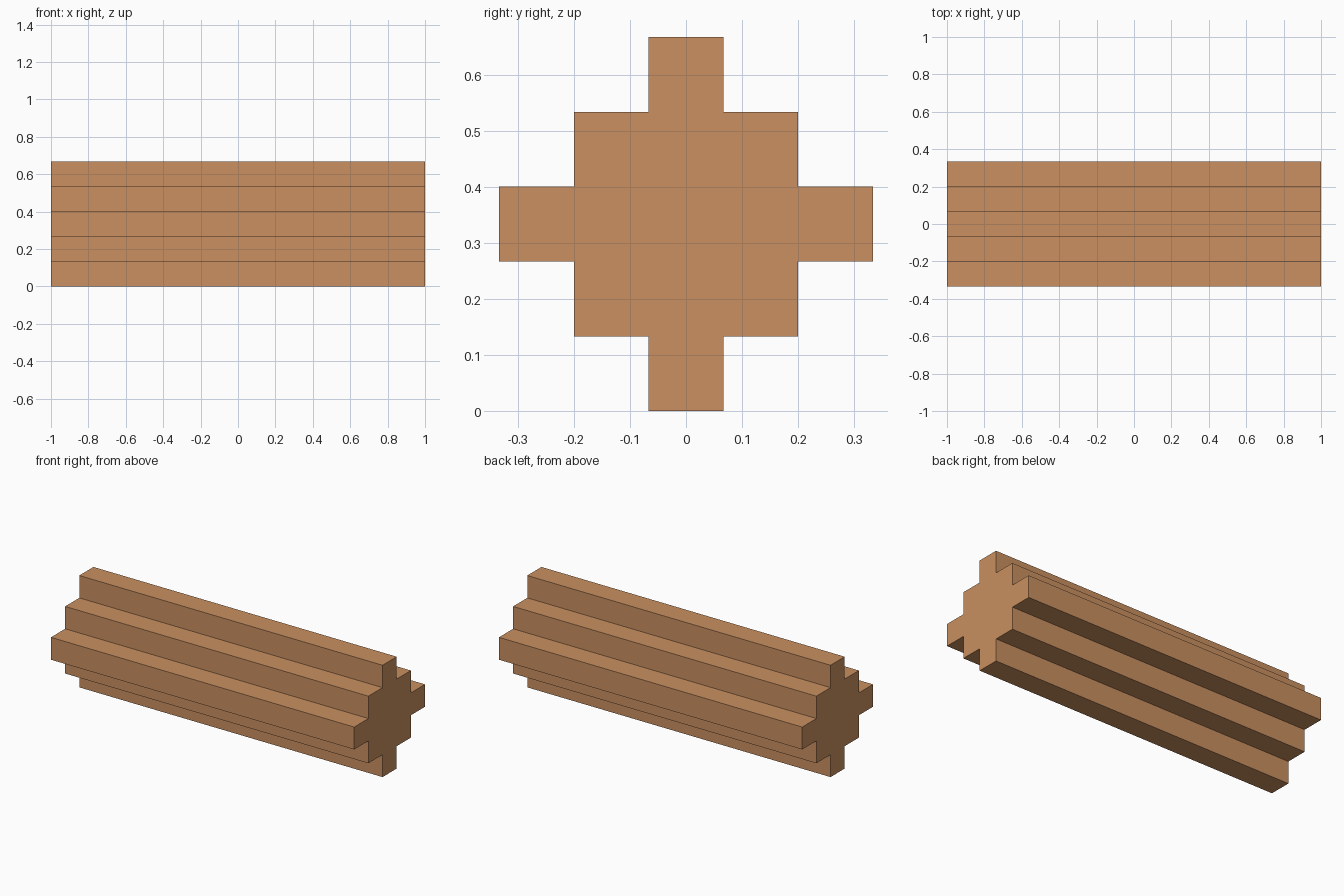
import bpy, bmesh

if "Cube" in bpy.data.objects:
    bpy.data.objects.remove(bpy.data.objects["Cube"])

U = 2 / 15          # one step of the stepped cross-section
HALF_LENGTH = 1.0

wood = bpy.data.materials.new("light brown wood")
wood.diffuse_color = (0.585, 0.279, 0.119, 1)
wood.use_nodes = True
wood.node_tree.nodes["Principled BSDF"].inputs["Base Color"].default_value = wood.diffuse_color

# Stepped diamond profile (y, z): one quarter, then turned around the axis
quarter = [(2.5, -0.5), (2.5, 0.5), (1.5, 0.5), (1.5, 1.5), (0.5, 1.5)]
profile = []
y_z = quarter
for _ in range(4):
    profile += y_z
    y_z = [(-z, y) for y, z in y_z]

# Extrude the profile along x into the beam
bm = bmesh.new()
verts = [bm.verts.new((-HALF_LENGTH, y * U, (z + 2.5) * U)) for y, z in profile]
end = bm.faces.new(verts)
ext = bmesh.ops.extrude_face_region(bm, geom=[end], use_keep_orig=True)
moved = [g for g in ext["geom"] if isinstance(g, bmesh.types.BMVert)]
bmesh.ops.translate(bm, verts=moved, vec=(2 * HALF_LENGTH, 0, 0))
bmesh.ops.recalc_face_normals(bm, faces=bm.faces)

mesh = bpy.data.meshes.new("stepped_beam")
bm.to_mesh(mesh)
bm.free()
mesh.materials.append(wood)
beam = bpy.data.objects.new("stepped_beam", mesh)
bpy.context.collection.objects.link(beam)
